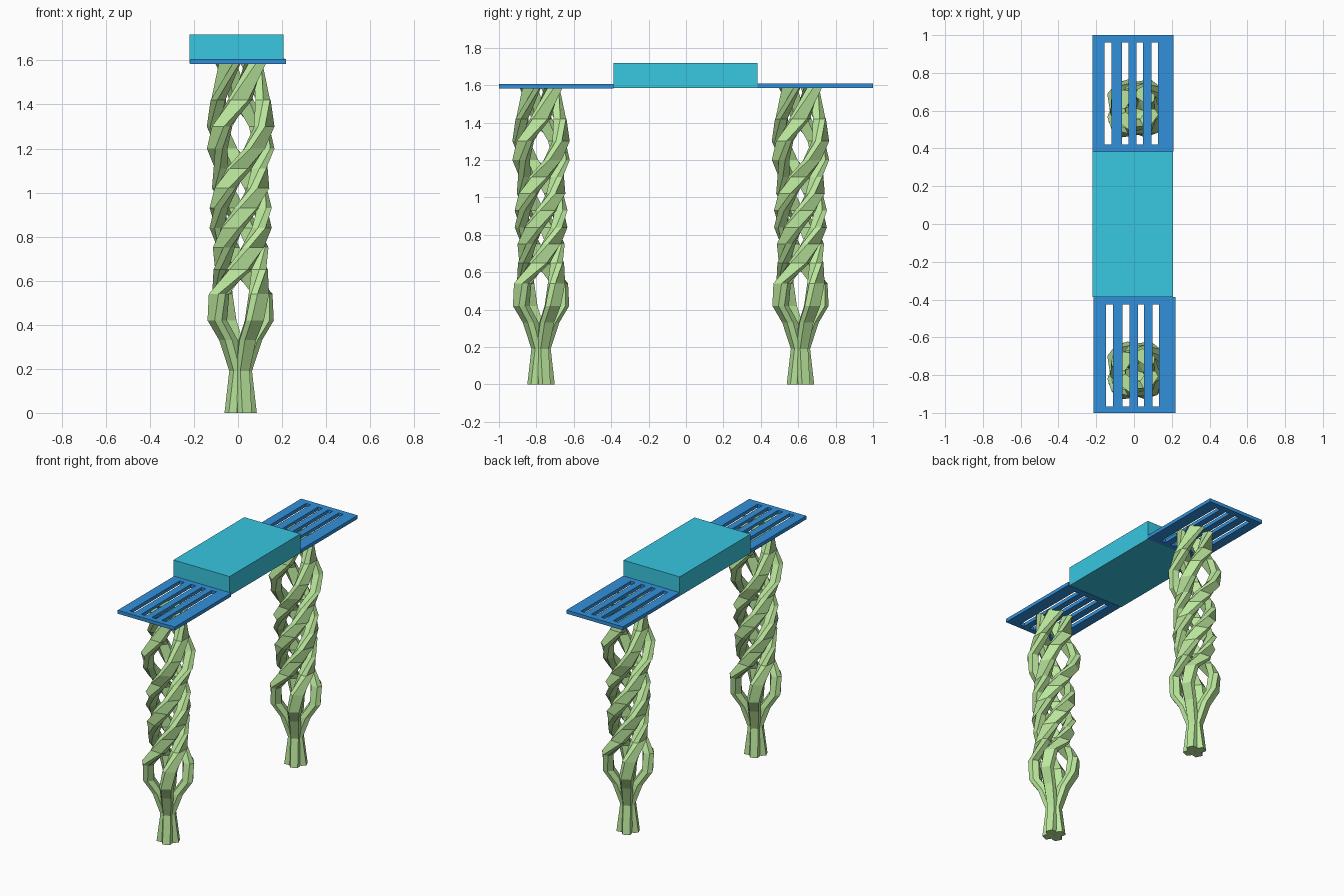
import bpy, bmesh, math

if "Cube" in bpy.data.objects:
    bpy.data.objects.remove(bpy.data.objects["Cube"])


def material(name, rgb):
    m = bpy.data.materials.new(name)
    m.diffuse_color = (*rgb, 1)
    m.use_nodes = True
    m.node_tree.nodes["Principled BSDF"].inputs["Base Color"].default_value = m.diffuse_color
    return m


GREEN = material("pale green", (0.52, 0.84, 0.35))
BLUE = material("blue", (0.032, 0.28, 0.70))
TEAL = material("teal", (0.04, 0.57, 0.75))


def finish(name, bm, mat):
    bmesh.ops.recalc_face_normals(bm, faces=bm.faces[:])
    me = bpy.data.meshes.new(name)
    bm.to_mesh(me)
    bm.free()
    me.materials.append(mat)
    ob = bpy.data.objects.new(name, me)
    bpy.context.collection.objects.link(ob)
    return ob


def slab(name, xs, ys, z0, z1, mat, hole=lambda i, j: False):
    """Flat plate made of grid cells, with some cells left open."""
    bm = bmesh.new()
    v = [[bm.verts.new((x, y, z0)) for y in ys] for x in xs]
    for i in range(len(xs) - 1):
        for j in range(len(ys) - 1):
            if not hole(i, j):
                bm.faces.new((v[i][j], v[i + 1][j], v[i + 1][j + 1], v[i][j + 1]))
    bmesh.ops.delete(bm, geom=[p for p in bm.verts if not p.link_faces], context='VERTS')
    ext = bmesh.ops.extrude_face_region(bm, geom=bm.faces[:], use_keep_orig=True)
    for p in ext["geom"]:
        if isinstance(p, bmesh.types.BMVert):
            p.co.z = z1
    return finish(name, bm, mat)


# Centre block
slab("centre_block", (-0.22, 0.207), (-0.387, 0.383), 1.585, 1.717, TEAL)

# Slotted end panels: every second column of the middle row is open
slot = lambda i, j: j == 1 and i % 2 == 1
slab("rear_slotted_panel",
     (-0.22, -0.155, -0.12, -0.063, -0.03, 0.014, 0.047, 0.093, 0.127, 0.21),
     (0.383, 0.42, 0.96, 1.0), 1.585, 1.609, BLUE, slot)
slab("front_slotted_panel",
     (-0.215, -0.147, -0.11, -0.06, -0.024, 0.02, 0.053, 0.097, 0.133, 0.219),
     (-1.0, -0.965, -0.425, -0.387), 1.583, 1.607, BLUE, slot)

# Twisted legs: path levels as (height, distance from axis, twist degrees, strand width)
PATH = ((0, 0.040, 25, 0.65), (0.19, 0.016, 25, 0.65), (0.33, 0.065, 28, 0.8),
        (0.42, 0.125, 30, 0.9), (0.54, 0.13, 40, 0.95), (0.65, 0.090, 85, 1.15),
        (0.75, 0.095, 125, 1.15), (0.84, 0.105, 160, 1.15), (0.93, 0.105, 195, 1.15),
        (1.02, 0.105, 230, 1.15), (1.11, 0.09, 266, 1.15), (1.20, 0.125, 300, 1.05),
        (1.30, 0.138, 322, 0.95), (1.42, 0.105, 358, 1.1), (1.59, 0.085, 415, 1.1))
# Strand cross-section as (outward, sideways) offsets
SECTION = ((0.03, -0.036), (0.03, 0.036), (0, 0.05),
           (-0.037, 0.032), (-0.037, -0.032), (0, -0.05))


def twisted_leg(name, cx, cy):
    bm = bmesh.new()
    for s in range(4):
        rings = []
        for z, r, deg, wide in PATH:
            a = math.radians(deg + 90 * s)
            ring = []
            for out, side in SECTION:
                u, w = r + out, side * wide
                ring.append(bm.verts.new((cx + u * math.cos(a) - w * math.sin(a),
                                          cy + u * math.sin(a) + w * math.cos(a), z)))
            rings.append(ring)
        for lo, hi in zip(rings, rings[1:]):
            for k in range(len(SECTION)):
                n = (k + 1) % len(SECTION)
                bm.faces.new((lo[k], lo[n], hi[n], hi[k]))
        bm.faces.new(rings[0][::-1])
        bm.faces.new(rings[-1])
    return finish(name, bm, GREEN)


twisted_leg("front_twisted_leg", 0.012, -0.775)
twisted_leg("rear_twisted_leg", 0.012, 0.612)
